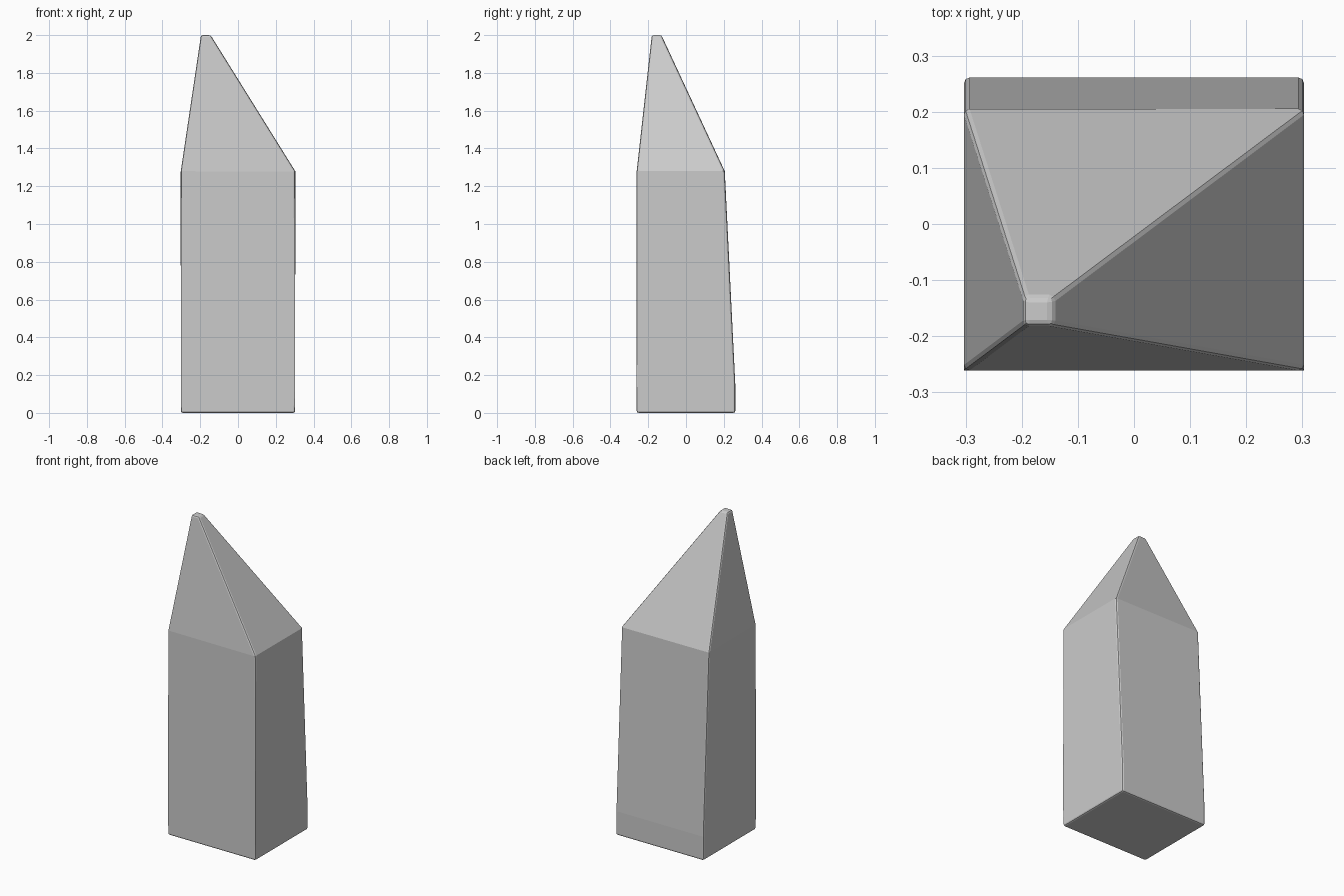
import bpy
import bmesh

cube = bpy.data.objects.get("Cube")
if cube:
    bpy.data.objects.remove(cube, do_unlink=True)

# Plain grey stone
grey = bpy.data.materials.new("stone_grey")
grey.use_nodes = True
colour = (0.6, 0.6, 0.6, 1)
grey.diffuse_color = colour
grey.node_tree.nodes["Principled BSDF"].inputs["Base Color"].default_value = colour

# Rectangular cross-sections from base to tip: z, left, right, front, back
sections = [
    (0.0, -0.303, 0.303, -0.261, 0.261),
    (0.15, -0.303, 0.303, -0.261, 0.261),
    (1.28, -0.303, 0.303, -0.261, 0.205),
    (2.0, -0.196, -0.145, -0.181, -0.130),
]

bm = bmesh.new()
rings = [[bm.verts.new(p) for p in ((a, c, z), (b, c, z), (b, d, z), (a, d, z))]
         for z, a, b, c, d in sections]
bm.faces.new(reversed(rings[0]))
bm.faces.new(rings[-1])
corners = []
for low, high in zip(rings, rings[1:]):
    for i in range(4):
        j = (i + 1) % 4
        bm.faces.new((low[i], low[j], high[j], high[i]))
        corners.append(bm.edges.get((low[i], high[i])))

# Worn corners, base rim and tip; the shoulder stays crisp
rims = [bm.edges.get((r[i], r[(i + 1) % 4]))
        for r in (rings[0], rings[-1]) for i in range(4)]
bmesh.ops.bevel(bm, geom=corners + rims, offset=0.01, offset_type='OFFSET',
                segments=2, profile=0.5, affect='EDGES', clamp_overlap=True)
bmesh.ops.recalc_face_normals(bm, faces=bm.faces)

mesh = bpy.data.meshes.new("pointed_pillar")
bm.to_mesh(mesh)
bm.free()
mesh.materials.append(grey)
pillar = bpy.data.objects.new("pointed_pillar", mesh)
bpy.context.collection.objects.link(pillar)
